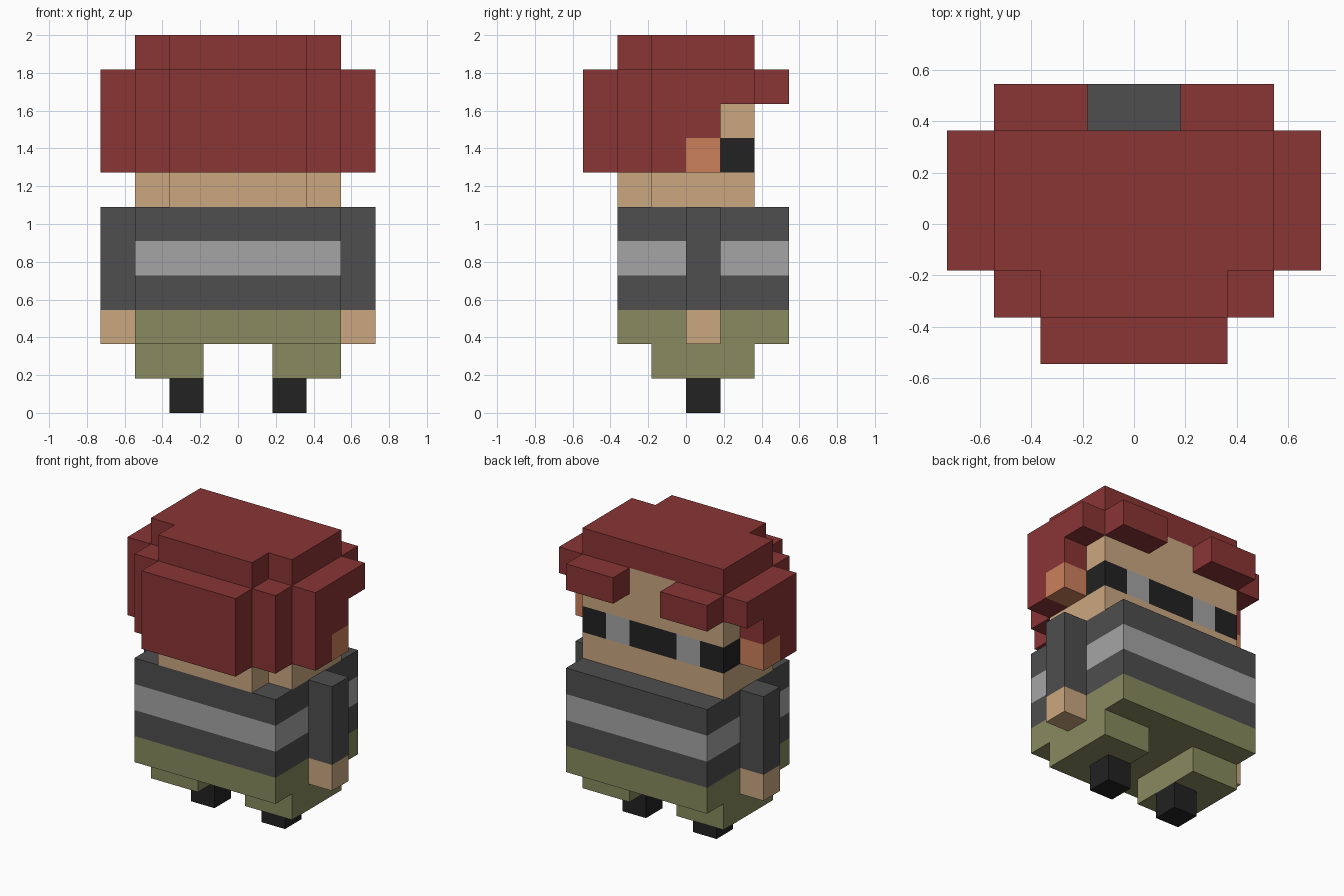
import bpy, bmesh
from mathutils import Vector

if "Cube" in bpy.data.objects:
    bpy.data.objects.remove(bpy.data.objects["Cube"])

U = 2 / 11  # one block of the model, which is 11 blocks tall


def material(name, hex_code):
    srgb = [int(hex_code[i:i + 2], 16) / 255 for i in (0, 2, 4)]
    lin = [c / 12.92 if c <= 0.04045 else ((c + 0.055) / 1.055) ** 2.4 for c in srgb]
    mat = bpy.data.materials.new(name)
    mat.diffuse_color = (*lin, 1)
    mat.use_nodes = True
    mat.node_tree.nodes["Principled BSDF"].inputs["Base Color"].default_value = mat.diffuse_color
    return mat


MATS = {
    "red hair": material("red hair", "8A3535"),
    "skin": material("skin", "CAA780"),
    "ear orange": material("ear orange", "CC805B"),
    "black": material("black", "222222"),
    "dark grey": material("dark grey", "4E4E4E"),
    "light grey": material("light grey", "A5A5A5"),
    "olive": material("olive", "888A5E"),
}
cells = {}  # block position -> (part, colour); later boxes replace earlier ones


def box(part, colour, x, y, z):
    for i in range(*x):
        for j in range(*y):
            for k in range(*z):
                cells[i, j, k] = (part, colour)


def pair(part, colour, x, y, z):
    """Box on the right side plus its mirror image on the left."""
    box(part + "_right", colour, x, y, z)
    box(part + "_left", colour, (-x[1], -x[0]), y, z)


# Feet and legs
pair("foot", "black", (1, 2), (0, 1), (0, 1))
pair("leg", "olive", (1, 3), (-1, 2), (1, 2))
# Hips and striped jumper
box("hips", "olive", (-3, 3), (-2, 3), (2, 3))
box("jumper", "dark grey", (-3, 3), (-2, 3), (3, 6))
box("jumper", "light grey", (-3, 3), (-2, 3), (4, 5))
# Sleeves and hands
pair("sleeve", "dark grey", (3, 4), (0, 1), (3, 6))
pair("hand", "skin", (3, 4), (0, 1), (2, 3))
# Head with notched rear corners
box("head", "skin", (-3, 3), (-1, 2), (6, 10))
box("head", "skin", (-2, 2), (-2, -1), (6, 10))
# Dark eye band with two grey lenses, facing +y
box("eye_band", "black", (-3, 3), (1, 2), (7, 8))
pair("eye_band_lens", "light grey", (1, 2), (1, 2), (7, 8))
# Hair: crown, long back, rear corners, sides and fringe
box("hair", "red hair", (-3, 3), (-1, 2), (10, 11))
box("hair", "red hair", (-2, 2), (-2, -1), (10, 11))
box("hair", "red hair", (-2, 2), (-3, -2), (7, 10))
for part, x, y, z in (
    ("hair_corner", (2, 3), (-2, -1), (7, 10)),
    ("hair_side", (3, 4), (-1, 1), (7, 10)),
    ("hair_side", (3, 4), (1, 2), (9, 10)),
    ("fringe", (1, 3), (2, 3), (9, 10)),
):
    pair(part, "red hair", x, y, z)
# Ears set into the side hair
pair("ear", "ear orange", (3, 4), (0, 1), (7, 8))


def build(part):
    """Skin the blocks of one part, leaving out faces buried in the model."""
    own = {c: col for c, (p, col) in cells.items() if p == part}
    colours = sorted(set(own.values()))
    bm = bmesh.new()
    for cell, colour in own.items():
        for axis in range(3):
            for sign in (-1, 1):
                n = Vector((0, 0, 0))
                n[axis] = sign
                if tuple(cell[i] + int(n[i]) for i in range(3)) in cells:
                    continue
                a = Vector((0, 0, 0))
                a[(axis + 1) % 3] = 0.5
                b = n.cross(a)
                mid = Vector(cell) + Vector((0.5, 0.5, 0.5)) + n * 0.5
                corners = (mid - a - b, mid + a - b, mid + a + b, mid - a + b)
                face = bm.faces.new([bm.verts.new(p * U) for p in corners])
                face.material_index = colours.index(colour)
    bmesh.ops.remove_doubles(bm, verts=bm.verts, dist=0.001)
    # Merge flat areas of one colour into large faces
    bmesh.ops.dissolve_limit(bm, angle_limit=0.01, verts=bm.verts, edges=bm.edges,
                             delimit={'MATERIAL'})
    mesh = bpy.data.meshes.new(part)
    bm.to_mesh(mesh)
    bm.free()
    for colour in colours:
        mesh.materials.append(MATS[colour])
    bpy.context.collection.objects.link(bpy.data.objects.new(part, mesh))


for part_name in sorted({p for p, _ in cells.values()}):
    build(part_name)
